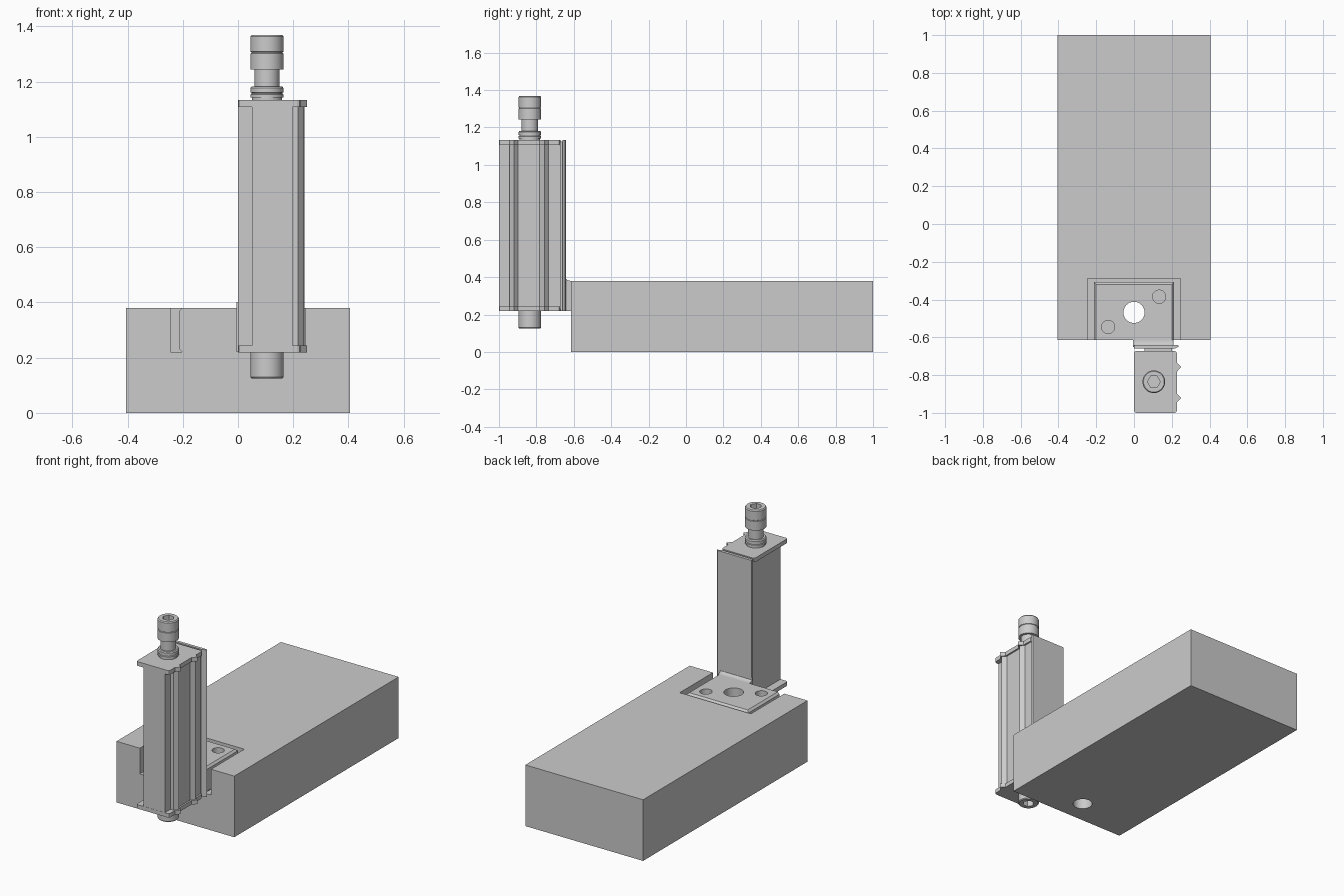
import bpy, bmesh, math
from mathutils import Matrix

if "Cube" in bpy.data.objects:
    bpy.data.objects.remove(bpy.data.objects["Cube"])


def finish(name, bm, smooth=False):
    bmesh.ops.recalc_face_normals(bm, faces=bm.faces)
    me = bpy.data.meshes.new(name)
    bm.to_mesh(me)
    bm.free()
    ob = bpy.data.objects.new(name, me)
    bpy.context.collection.objects.link(ob)
    if smooth:
        bpy.ops.object.select_all(action='DESELECT')
        ob.select_set(True)
        bpy.context.view_layer.objects.active = ob
        bpy.ops.object.shade_smooth_by_angle(angle=math.radians(30))
    return ob


def loft(name, rings):
    """Closed solid through equal-length rings of 3D points."""
    bm = bmesh.new()
    vs = [[bm.verts.new(p) for p in r] for r in rings]
    n = len(rings[0])
    for a, b in zip(vs, vs[1:]):
        for i in range(n):
            j = (i + 1) % n
            bm.faces.new((a[i], a[j], b[j], b[i]))
    bm.faces.new(vs[0])
    bm.faces.new(vs[-1])
    return finish(name, bm)


def prism(name, pts, z0, z1):
    return loft(name, [[(x, y, z) for x, y in pts] for z in (z0, z1)])


def rect(x0, x1, y0, y1):
    return [(x0, y0), (x1, y0), (x1, y1), (x0, y1)]


def circle(cx, cy, r, n=48):
    return [(cx + r * math.cos(2 * math.pi * i / n),
             cy + r * math.sin(2 * math.pi * i / n)) for i in range(n)]


def lathe(name, cx, cy, profile):
    ob = loft(name, [[(x, y, z) for x, y in circle(cx, cy, r)] for r, z in profile])
    bm = bmesh.new()
    bm.from_mesh(ob.data)
    bpy.data.objects.remove(ob)
    return finish(name, bm, True)


def cut(ob, pts, z0, z1):
    cutter = prism("cutter", pts, z0, z1)
    cutter.hide_render = True
    mod = ob.modifiers.new("cut", 'BOOLEAN')
    mod.operation = 'DIFFERENCE'
    mod.solver = 'EXACT'
    mod.object = cutter
    bpy.ops.object.select_all(action='DESELECT')
    bpy.context.view_layer.objects.active = ob
    ob.select_set(True)
    bpy.ops.object.modifier_apply(modifier=mod.name)
    bpy.data.objects.remove(cutter)


FLOOR, TOP, FRONT = 0.22, 0.38, -0.615

# base block with an open front pocket and a through hole
base = prism("base_block", rect(-0.405, 0.405, FRONT, 1.0), 0, TOP)
cut(base, rect(-0.245, 0.245, -0.7, -0.288), FLOOR, 0.5)
cut(base, circle(0, -0.468, 0.056), -0.1, 0.5)

# chamfered insert seated in the pocket
rings = []
for d, z in ((0.012, FLOOR), (0, FLOOR + 0.012), (0, TOP - 0.012), (0.012, TOP)):
    rings.append([(x, y, z) for x, y in rect(-0.213 + d, 0.213 - d, FRONT, -0.307 - d)])
insert = loft("pocket_insert", rings)
cut(insert, circle(0, -0.468, 0.056), 0.1, 0.5)
for x, y in ((0.133, -0.385), (-0.137, -0.545)):
    cut(insert, circle(x, y, 0.035), 0.27, 0.5)

# bracket with a concave fillet joining insert and tower
prof = [(-0.65, FLOOR), (FRONT, FLOOR), (FRONT, TOP)]
for i in range(1, 7):
    a = math.pi / 2 * i / 6
    prof.append((FRONT - 0.03 * math.sin(a), TOP + 0.022 * (1 - math.cos(a))))
prof.append((-0.65, 0.402))
loft("joining_bracket", [[(x, y, z) for y, z in prof] for x in (-0.005, 0.21)])

# tower back plate with pointed edge, and the neck behind it
prism("tower_back_plate",
      [(0, -0.660), (0.215, -0.660), (0.24, -0.648), (0.232, -0.641), (0, -0.641)],
      FLOOR, 1.133)
prism("tower_neck", rect(0.055, 0.2, -0.68, -0.655), FLOOR, 1.125)


# tower body with two ridges, and its end caps
def ridges(base_x, tip_x):
    pts = []
    for y in (-0.92, -0.757):
        pts += [(base_x, y - 0.025), (tip_x, y), (base_x, y + 0.022)]
    return pts


body = [(0.05, -0.999), (0.197, -0.999), (0.197, -0.945)]
body += ridges(0.217, 0.239) + [(0.217, -0.672), (0.05, -0.672)]
prism("tower_body", body, 0.23, 1.12)
cap = [(0.0, -0.988), (0.004, -0.996), (0.012, -1.0), (0.213, -1.0), (0.223, -0.996), (0.227, -0.988)]
cap += ridges(0.227, 0.25)
cap += [(0.227, -0.684), (0.223, -0.676), (0.215, -0.672), (0.012, -0.672), (0.004, -0.676), (0, -0.684)]
for name, z0, z1 in (("bottom_cap", 0.219, 0.244), ("top_cap", 1.107, 1.133)):
    prism(name, cap, z0, z1)

# adjusting screw above and its end below, each with a hex socket
cx, cy = 0.105, -0.835
screw = lathe("adjusting_screw", cx, cy, [
    (0.055, 1.125), (0.055, 1.142), (0.06, 1.142), (0.06, 1.153), (0.056, 1.155),
    (0.056, 1.159), (0.06, 1.161), (0.06, 1.176), (0.055, 1.182), (0.045, 1.182),
    (0.045, 1.244), (0.06, 1.244), (0.06, 1.301), (0.057, 1.303), (0.057, 1.306),
    (0.06, 1.308), (0.06, 1.363), (0.055, 1.369)])
cut(screw, circle(cx, cy, 0.034, 6), 1.30, 1.5)
end = lathe("screw_end", cx, cy, [(0.056, 0.125), (0.06, 0.13), (0.06, 0.225)])
cut(end, circle(cx, cy, 0.034, 6), 0.0, 0.18)
